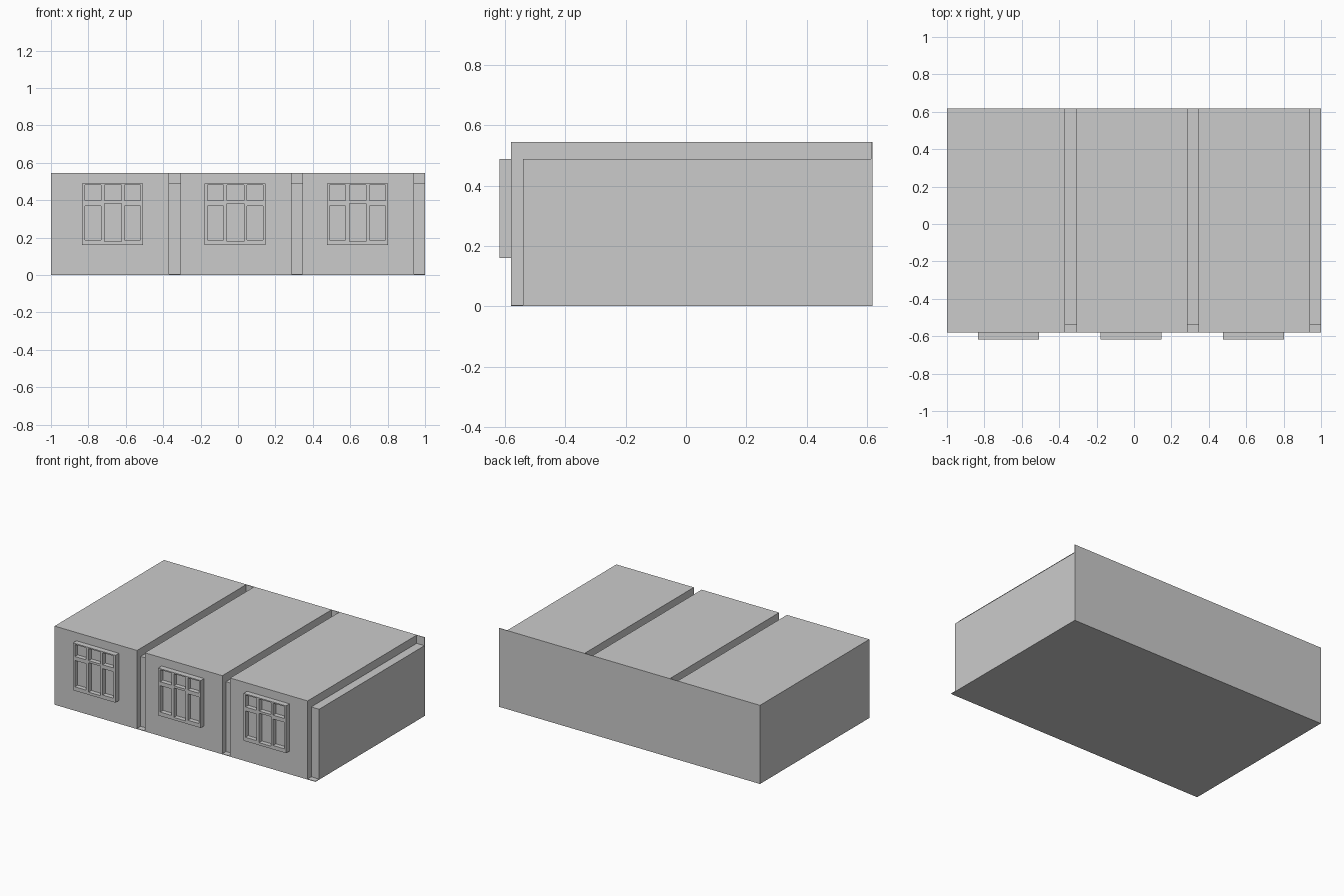
import bpy, bmesh

if "Cube" in bpy.data.objects:
    bpy.data.objects.remove(bpy.data.objects["Cube"])

def prism(bm, profile, x0, x1):
    """Extrude a (y, z) profile along x."""
    vs = [bm.verts.new((x0, y, z)) for y, z in profile]
    face = bm.faces.new(vs)
    ext = bmesh.ops.extrude_face_region(bm, geom=[face])["geom"]
    moved = [g for g in ext if isinstance(g, bmesh.types.BMVert)]
    bmesh.ops.translate(bm, verts=moved, vec=(x1 - x0, 0, 0))

def box(bm, x0, x1, y0, y1, z0, z1):
    prism(bm, [(y0, z0), (y1, z0), (y1, z1), (y0, z1)], x0, x1)

def make(name, bm):
    bmesh.ops.recalc_face_normals(bm, faces=bm.faces)
    me = bpy.data.meshes.new(name)
    bm.to_mesh(me)
    bm.free()
    ob = bpy.data.objects.new(name, me)
    bpy.context.collection.objects.link(ob)
    return ob

def carve(ob, cutter):
    mod = ob.modifiers.new("carve", 'BOOLEAN')
    mod.operation = 'DIFFERENCE'
    mod.solver = 'EXACT'
    mod.object = cutter
    bpy.context.view_layer.objects.active = ob
    bpy.ops.object.modifier_apply(modifier=mod.name)
    bpy.data.objects.remove(cutter)

FRONT, BACK, TOP = -0.58, 0.618, 0.545

# Building block, with grooves running down the front and over the roof
bm = bmesh.new()
box(bm, -1, 1, FRONT, BACK, 0, TOP)
building = make("building", bm)

groove = [(-0.7, 0.004), (-0.54, 0.004), (-0.54, 0.488),
          (BACK - 0.004, 0.488), (BACK - 0.004, 0.7), (-0.7, 0.7)]
bm = bmesh.new()
for x0, x1 in ((-0.368, -0.308), (0.286, 0.346), (0.94, 1.1)):
    prism(bm, groove, x0, x1)
carve(building, make("groove_cutter", bm))

# Windows: projecting frames with six recessed panes each
UPPER = (0.397, 0.48)
SIDE_LOW, MID_LOW = (0.187, 0.37), (0.178, 0.382)
for i, cx in enumerate((-0.67, -0.016, 0.638)):
    bm = bmesh.new()
    box(bm, cx - 0.163, cx + 0.163, -0.618, FRONT, 0.16, 0.488)
    window = make(f"window_{i + 1}", bm)

    bm = bmesh.new()
    for dx, half, low in ((-0.105, 0.043, SIDE_LOW),
                          (0.002, 0.045, MID_LOW),
                          (0.107, 0.043, SIDE_LOW)):
        for z0, z1 in (UPPER, low):
            box(bm, cx + dx - half, cx + dx + half, -0.65, -0.587, z0, z1)
    carve(window, make("pane_cutter", bm))
